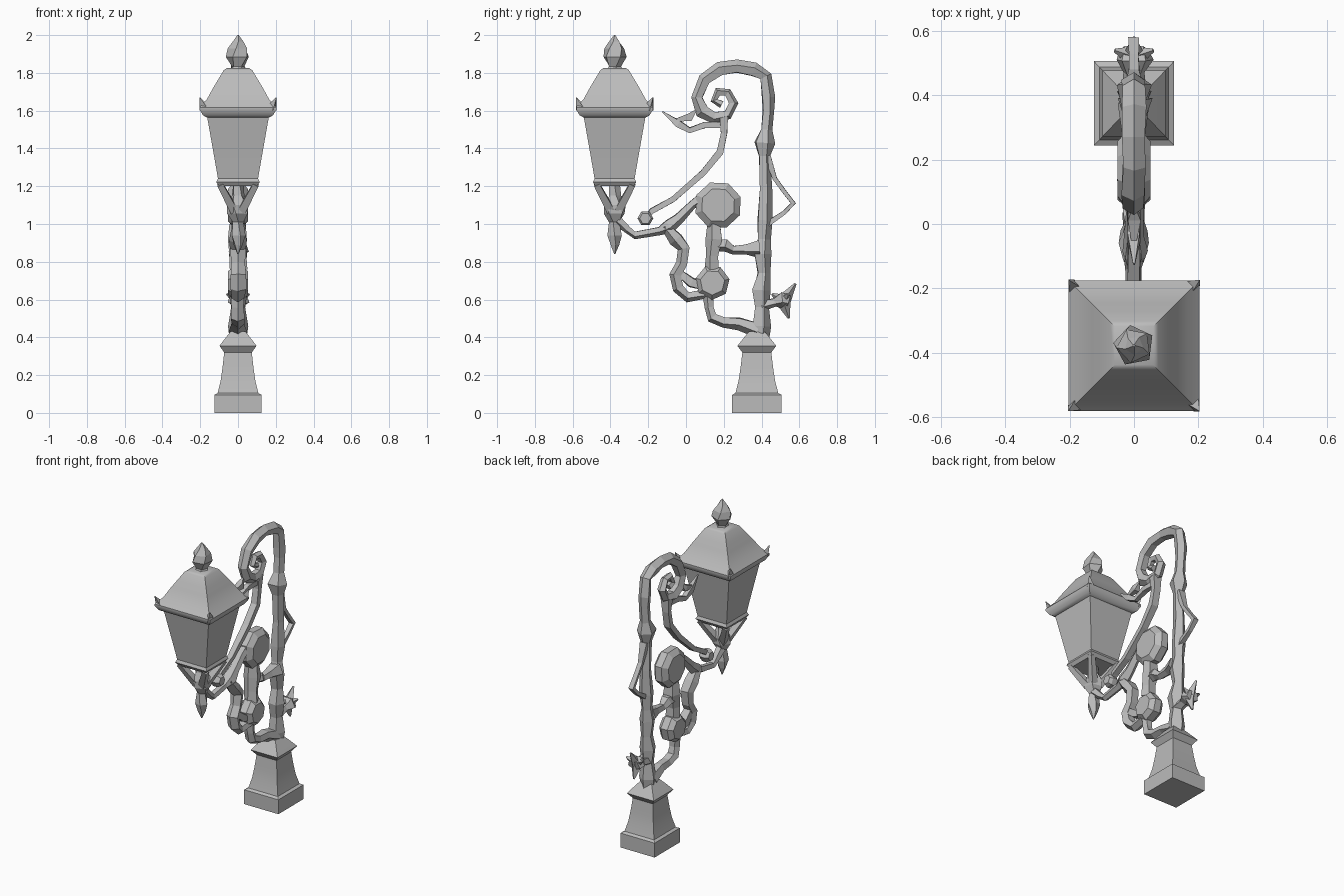
import bpy, bmesh, math, random
from mathutils import Vector

random.seed(4)
iron = bpy.data.materials.new("cast_iron_grey")
iron.diffuse_color = (0.5, 0.5, 0.5, 1)


def finish(name, bm, smooth=None):
    bmesh.ops.recalc_face_normals(bm, faces=bm.faces[:])
    mesh = bpy.data.meshes.new(name)
    bm.to_mesh(mesh)
    bm.free()
    mesh.materials.append(iron)
    ob = bpy.data.objects.new(name, mesh)
    bpy.context.collection.objects.link(ob)
    if smooth:
        bpy.ops.object.select_all(action='DESELECT')
        ob.select_set(True)
        bpy.context.view_layer.objects.active = ob
        bpy.ops.object.shade_smooth_by_angle(angle=math.radians(smooth))
    return ob


def skin(name, rings, smooth=None):
    """Bridge rings of points and cap both ends."""
    bm = bmesh.new()
    loops = [[bm.verts.new(p) for p in ring] for ring in rings]
    n = len(loops[0])
    for a, b in zip(loops, loops[1:]):
        for i in range(n):
            j = (i + 1) % n
            bm.faces.new((a[i], a[j], b[j], b[i]))
    bm.faces.new(loops[0])
    bm.faces.new(loops[-1])
    return finish(name, bm, smooth)


def square_loft(name, y, profile, stretch=1.0, smooth=None):
    corners = ((-1, -1), (1, -1), (1, 1), (-1, 1))
    skin(name, [[(h * a, y + h * b * stretch, z) for a, b in corners]
                for h, z in profile], smooth)


def turned(name, y, profile, sides):
    """Faceted turned shape, each ring twisted half a step."""
    rings = []
    for k, (r, z) in enumerate(profile):
        rings.append([(r * math.cos(math.tau * (i + .2 * k) / sides),
                       y + r * math.sin(math.tau * (i + .2 * k) / sides), z)
                      for i in range(sides)])
    skin(name, rings)


def tube(name, path, flat=1.0, sides=5, x=0.0, rough=0.12):
    """Faceted tube in the side plane through (y, z, radius) points."""
    pts = [Vector((x, p[0], p[1])) for p in path]
    rings = []
    for k, p in enumerate(pts):
        t = (pts[min(k + 1, len(pts) - 1)] - pts[max(k - 1, 0)]).normalized()
        n = Vector((0, -t.z, t.y))
        ring = []
        for i in range(sides):
            a = math.tau * (i + .5) / sides
            r = path[k][2] * random.uniform(1 - rough, 1 + rough)
            ring.append(p + n * math.cos(a) * r
                        + Vector((1, 0, 0)) * math.sin(a) * r * flat)
        rings.append(ring)
    skin(name, rings)


def rod(name, a, b, ra, rb, sides=4):
    """Straight tapered bar between two points."""
    a, b = Vector(a), Vector(b)
    q = (b - a).to_track_quat('Z', 'Y')
    rings = [[p + q @ Vector((r * math.cos(math.tau * i / sides),
                              r * math.sin(math.tau * i / sides), 0))
              for i in range(sides)] for p, r in ((a, ra), (b, rb))]
    skin(name, rings)


def medallion(name, y, z, r, half, sides, turn=0.0):
    """Bevelled disc facing sideways."""
    rings = []
    for x, s in ((-half, .72), (-half * .45, 1), (half * .45, 1), (half, .72)):
        rings.append([(x, y + r * s * math.cos(math.tau * i / sides + turn),
                       z + r * s * math.sin(math.tau * i / sides + turn))
                      for i in range(sides)])
    skin(name, rings)


# pedestal
square_loft("pedestal", .375, [(.125, 0), (.125, .095), (.108, .105), (.092, .17),
            (.082, .24), (.073, .32), (.098, .355), (.06, .405), (.04, .43)], 1.05, 35)

# lantern glass body, roof and finial
LY = -.378
square_loft("lantern_body", LY, [(.10, 1.20), (.115, 1.222), (.106, 1.24),
            (.125, 1.35), (.163, 1.565)], 1.0, 35)
square_loft("lantern_roof", LY, [(.16, 1.562), (.185, 1.575), (.203, 1.605), (.203, 1.618),
            (.165, 1.66), (.132, 1.72), (.105, 1.765), (.075, 1.815), (.06, 1.825)], 1.0, 35)
turned("finial", LY, [(.045, 1.815), (.035, 1.835), (.065, 1.885), (.055, 1.93),
                      (.03, 1.965), (.004, 2.0)], 5)

# roof corner spikes and struts below the lantern
for sx in (-1, 1):
    for sy in (-1, 1):
        rod("roof_corner_spike", (sx * .18, LY + sy * .18, 1.612),
            (sx * .203, LY + sy * .203, 1.67), .028, .002, 3)
        rod("lantern_strut", (sx * .02, LY + sy * .02, 1.07),
            (sx * .095, LY + sy * .095, 1.21), .03, .022)
turned("lantern_stem", LY, [(.03, 1.21), (.035, 1.15), (.06, 1.10), (.058, 1.055), (.03, 1.01),
                            (.04, .94), (.025, .89), (.003, .84)], 5)

# main post with crook and inner spiral
tube("post", [(.39, .38, .05), (.395, .46, .052), (.40, .56, .042), (.395, .65, .05),
              (.41, .74, .035), (.40, .84, .05), (.41, .92, .036), (.415, 1.02, .042),
              (.42, 1.18, .036), (.415, 1.36, .035), (.415, 1.43, .058), (.425, 1.50, .035),
              (.435, 1.60, .033), (.435, 1.67, .04), (.42, 1.78, .038), (.36, 1.815, .037),
              (.27, 1.83, .037), (.18, 1.82, .037), (.10, 1.765, .037), (.06, 1.67, .035),
              (.09, 1.60, .04), (.15, 1.565, .038), (.22, 1.58, .03), (.25, 1.64, .028),
              (.22, 1.695, .026), (.17, 1.70, .024), (.15, 1.655, .022),
              (.19, 1.635, .022)], 1.0)

# tendril falling from the spiral, with a knob and a leaf
tube("long_tendril", [(.20, 1.57, .03), (.20, 1.48, .024), (.18, 1.38, .024), (.09, 1.27, .022),
                      (-.07, 1.13, .02), (-.18, 1.07, .02), (-.22, 1.03, .012)], 1.3, 4)
medallion("tendril_knob", -.215, 1.03, .042, .035, 6)
tube("leaf_stem", [(.19, 1.525, .02), (.10, 1.525, .022), (.02, 1.495, .022),
                   (-.04, 1.53, .026), (-.125, 1.595, .004)], 1.0, 4)
tube("leaf_tip", [(-.05, 1.55, .012), (.02, 1.565, .03), (.055, 1.605, .004)], 1.0, 4)

# arm carrying the lantern, and the scrolls joined to it
tube("lantern_arm", [(-.36, 1.02, .03), (-.31, .97, .022), (-.27, .94, .022), (-.14, .965, .024),
                     (-.09, .99, .038), (-.04, 1.03, .03), (.03, 1.10, .026),
                     (.10, 1.15, .035)], 1.1)
tube("middle_scroll", [(-.11, .99, .025), (-.05, .92, .04), (-.01, .87, .033), (-.02, .79, .03),
                       (-.055, .73, .034), (-.04, .66, .035), (.01, .615, .028),
                       (.10, .63, .028)], 1.3)
tube("scroll_branch", [(-.045, .75, .025), (.03, .69, .035), (.09, .67, .025)], 1.3, 4)
medallion("upper_medallion", .17, 1.10, .127, .052, 8, .35)
medallion("lower_medallion", .14, .69, .092, .052, 7, .2)
tube("medallion_link", [(.15, 1.0, .036), (.15, .92, .045), (.14, .83, .036),
                        (.14, .76, .04)], 1.2)
tube("cross_tie", [(.15, .89, .03), (.21, .89, .038), (.25, .865, .025), (.32, .865, .03),
                   (.39, .87, .05)], 1.1)
tube("lower_arm", [(.12, .63, .03), (.125, .56, .028), (.14, .505, .03), (.20, .48, .032),
                   (.28, .475, .034), (.38, .44, .04)], 1.2)

# back tendril and small flower on the post
tube("back_tendril", [(.43, 1.36, .025), (.47, 1.24, .016), (.52, 1.17, .016), (.568, 1.11, .018),
                      (.52, 1.06, .016), (.43, 1.0, .02)], 1.3, 4)
tube("flower_stem", [(.40, .57, .03), (.47, .585, .025), (.51, .60, .045),
                     (.545, .59, .035)], 1.3)
for i, (y, z) in enumerate(((.58, .685), (.545, .50), (.455, .63))):
    rod("flower_petal", (0, .515, .59), (0, y, z), .04, .006)
for sx in (-1, 1):
    rod("flower_petal", (0, .52, .60), (sx * .06, .54, .63), .035, .006)
